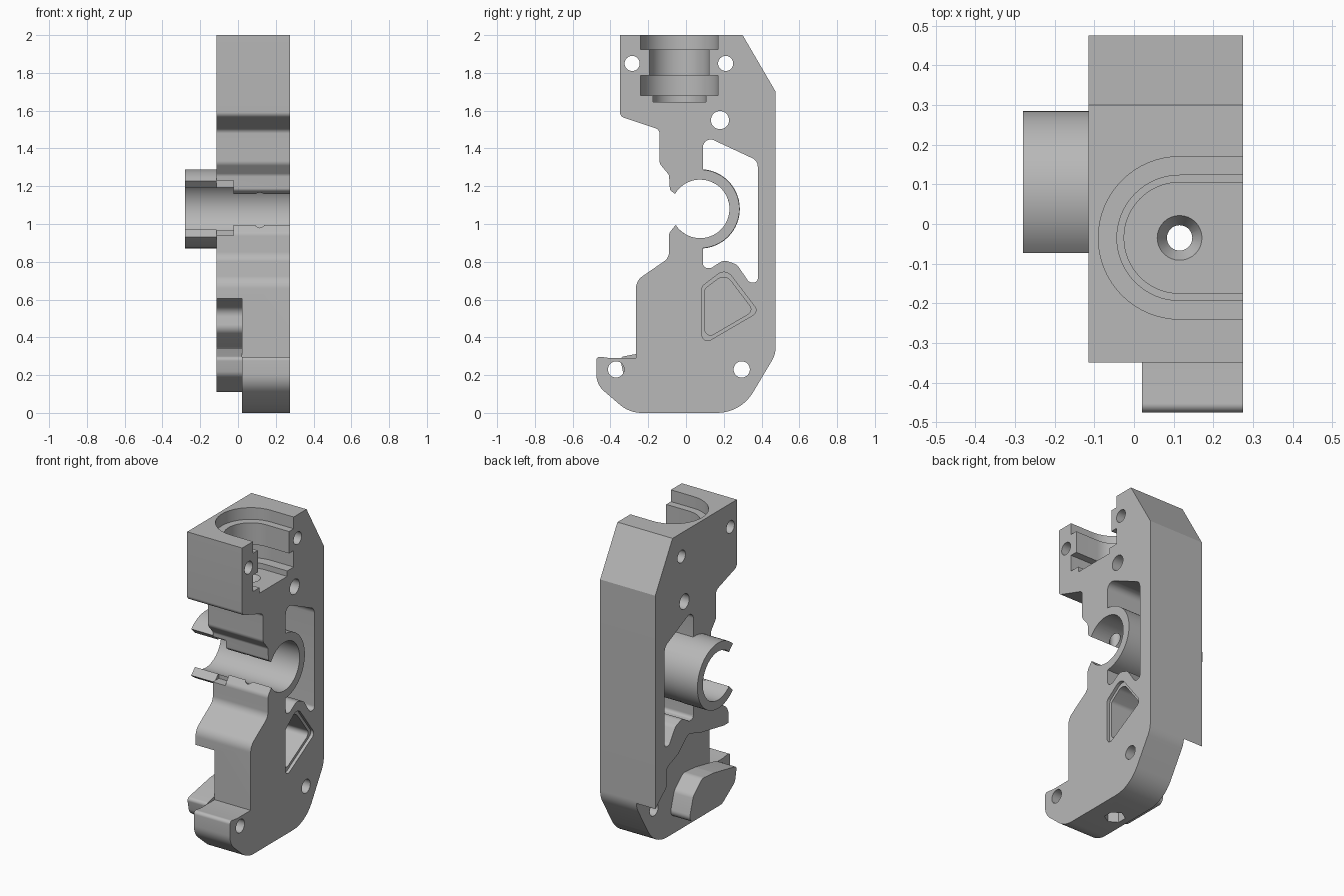
import bpy, bmesh, math
from mathutils import Vector, Matrix

if "Cube" in bpy.data.objects:
    bpy.data.objects.remove(bpy.data.objects["Cube"])

mat = bpy.data.materials.new("plain grey")
mat.diffuse_color = (0.48, 0.48, 0.48, 1)
mat.use_nodes = True
mat.node_tree.nodes["Principled BSDF"].inputs["Base Color"].default_value = mat.diffuse_color


def rounded(pts):
    """Polygon of (a, b) or (a, b, radius) points with rounded corners."""
    out = []
    for i, p in enumerate(pts):
        c = Vector(p[:2])
        if len(p) < 3:
            out.append(c)
            continue
        u, v = Vector(pts[i - 1][:2]) - c, Vector(pts[(i + 1) % len(pts)][:2]) - c
        half = u.angle(v) / 2
        d = min(p[2] / math.tan(half), u.length * 0.48, v.length * 0.48)
        a, b = c + u.normalized() * d, c + v.normalized() * d
        mid = c + (u.normalized() + v.normalized()).normalized() * d / math.cos(half)
        ang = (a - mid).angle_signed(b - mid)
        for k in range(9):
            t = -ang * k / 8
            w = a - mid
            out.append(mid + Vector((w.x * math.cos(t) - w.y * math.sin(t),
                                     w.x * math.sin(t) + w.y * math.cos(t))))
    return out


def arc(cy, cz, r, a0, a1, n=40):
    return [(cy + r * math.cos(math.radians(a0 + (a1 - a0) * k / n)),
             cz + r * math.sin(math.radians(a0 + (a1 - a0) * k / n))) for k in range(n + 1)]


def prism(name, pts, lo, hi, axis="X"):
    """Extrude a (y, z) outline along x, or an (x, y) outline along z."""
    bm = bmesh.new()
    place = (lambda p, h: (h, p[0], p[1])) if axis == "X" else (lambda p, h: (p[0], p[1], h))
    rings = [[bm.verts.new(place(p, h)) for p in pts] for h in (lo, hi)]
    bm.faces.new(rings[0])
    bm.faces.new(rings[1])
    n = len(pts)
    for i in range(n):
        j = (i + 1) % n
        bm.faces.new((rings[0][i], rings[0][j], rings[1][j], rings[1][i]))
    return finish(name, bm)


def cone(name, x, y, z0, z1, r0, r1, sides=32):
    bm = bmesh.new()
    bmesh.ops.create_cone(bm, cap_ends=True, segments=sides, radius1=r0, radius2=r1,
                          depth=z1 - z0, matrix=Matrix.Translation((x, y, (z0 + z1) / 2)))
    return finish(name, bm)


def finish(name, bm):
    bmesh.ops.recalc_face_normals(bm, faces=bm.faces)
    me = bpy.data.meshes.new(name)
    bm.to_mesh(me)
    bm.free()
    me.materials.append(mat)
    ob = bpy.data.objects.new(name, me)
    bpy.context.collection.objects.link(ob)
    return ob


def activate(ob):
    bpy.ops.object.select_all(action="DESELECT")
    ob.select_set(True)
    bpy.context.view_layer.objects.active = ob


def cut(target, cutter):
    activate(target)
    m = target.modifiers.new("cut", "BOOLEAN")
    m.operation, m.solver, m.object = "DIFFERENCE", "EXACT", cutter
    bpy.ops.object.modifier_apply(modifier=m.name)
    bpy.data.objects.remove(cutter)


BY, BZ = 0.075, 1.08           # bore centre
HX, HY = 0.115, -0.035         # vertical screw centre

# main body outline
body = prism("housing_body", rounded([
    (-0.35, 2.0), (0.30, 2.0), (0.475, 1.70), (0.475, 0.31, 0.15), (0.29, 0.0, 0.22),
    (-0.30, 0.0, 0.18), (-0.475, 0.15, 0.12), (-0.475, 0.30, 0.02), (-0.40, 0.29),
    (-0.265, 0.29), (-0.265, 0.70, 0.08), (-0.09, 0.82, 0.06), (-0.09, 0.95, 0.04),
    (-0.04, 1.015, 0.015), (0.03, 0.945), (0.03, 1.215), (-0.04, 1.145, 0.015),
    (-0.085, 1.18, 0.02), (-0.09, 1.26, 0.03), (-0.14, 1.32, 0.04), (-0.14, 1.50, 0.03),
    (-0.35, 1.57, 0.03)]), -0.115, 0.275)

# round bore and wider mouth at the back
cut(body, prism("bore", arc(BY, BZ, 0.155, 0, 360, 63)[:-1], -0.5, 0.5))
cut(body, prism("mouth", [(-0.3, 0.94), (-0.03, 0.94), (-0.03, 1.23), (-0.3, 1.23)], -0.5, -0.025))

# side window that follows the ring
ring = [tuple(p) for p in arc(BY, BZ, 0.208, -86, 86, 30)]
cut(body, prism("window", rounded(
    [(0.09, 0.77, 0.03), *ring, (0.09, 1.47, 0.04), (0.38, 1.335, 0.05), (0.38, 0.69, 0.03),
     (0.335, 0.69, 0.03), (0.27, 0.785, 0.05), (0.20, 0.81, 0.05), (0.13, 0.765, 0.02)]), -0.5, 0.5))

# triangular pocket with a stepped rim
tri = [(0.085, 0.36, 0.03), (0.385, 0.535, 0.03), (0.21, 0.765, 0.05), (0.085, 0.67, 0.03)]
cut(body, prism("pocket_rim", rounded(tri), 0.255, 0.5))
inner = [(0.19 + (y - 0.19) * 0.86, 0.57 + (z - 0.57) * 0.86, r) for y, z, r in tri]
cut(body, prism("pocket", rounded(inner), 0.05, 0.5))

# stepped slot in the top
for z0, z1, r in ((1.925, 2.1, 0.205), (1.77, 1.94, 0.158), (1.68, 1.785, 0.205), (1.645, 1.7, 0.14)):
    slot = arc(HX, HY, r, 90, 270, 32) + [(0.5, HY - r), (0.5, HY + r)]
    cut(body, prism("slot", slot, z0, z1, "Z"))

# recessed channel on the back of the lower half
cut(body, prism("channel", rounded([
    (-0.6, 0.605), (-0.22, 0.605, 0.05), (0.02, 0.65, 0.05), (0.14, 0.69, 0.05), (0.24, 0.60, 0.05),
    (0.37, 0.55, 0.05), (0.35, 0.44, 0.05), (0.48, 0.33), (0.6, 0.33), (0.6, -0.1), (-0.6, -0.1)]),
    -0.5, 0.02))

# cross bolt holes
for y, z, r in ((-0.285, 1.85, 0.04), (0.21, 1.85, 0.04), (0.18, 1.55, 0.048),
                (-0.37, 0.23, 0.043), (0.295, 0.23, 0.043)):
    cut(body, prism("bolt_hole", arc(y, z, r, 0, 360, 32)[:-1], -0.5, 0.5))

# vertical screw hole, countersink and hexagonal nut pocket
cut(body, cone("screw_hole", HX, HY, -0.1, 1.8, 0.032, 0.032))
cut(body, cone("countersink", HX, HY, 1.60, 1.651, 0.03, 0.06))
cut(body, cone("nut_pocket", HX, HY, -0.1, 0.10, 0.062, 0.062, 6))

# open clip tube at the back
clip = prism("clip_tube", arc(BY, BZ, 0.21, -135, 135) + arc(BY, BZ, 0.155, 135, -135), -0.28, -0.115)

# raised block in the channel
block = prism("channel_block", rounded([
    (-0.35, 0.295, 0.02), (-0.12, 0.34, 0.04), (0.0, 0.35, 0.05), (0.09, 0.27, 0.05),
    (0.14, 0.11, 0.04), (-0.20, 0.11, 0.06), (-0.33, 0.20, 0.05)]), -0.115, 0.021)

for ob in (body, clip, block):
    activate(ob)
    bpy.ops.object.shade_smooth_by_angle(angle=math.radians(30))
